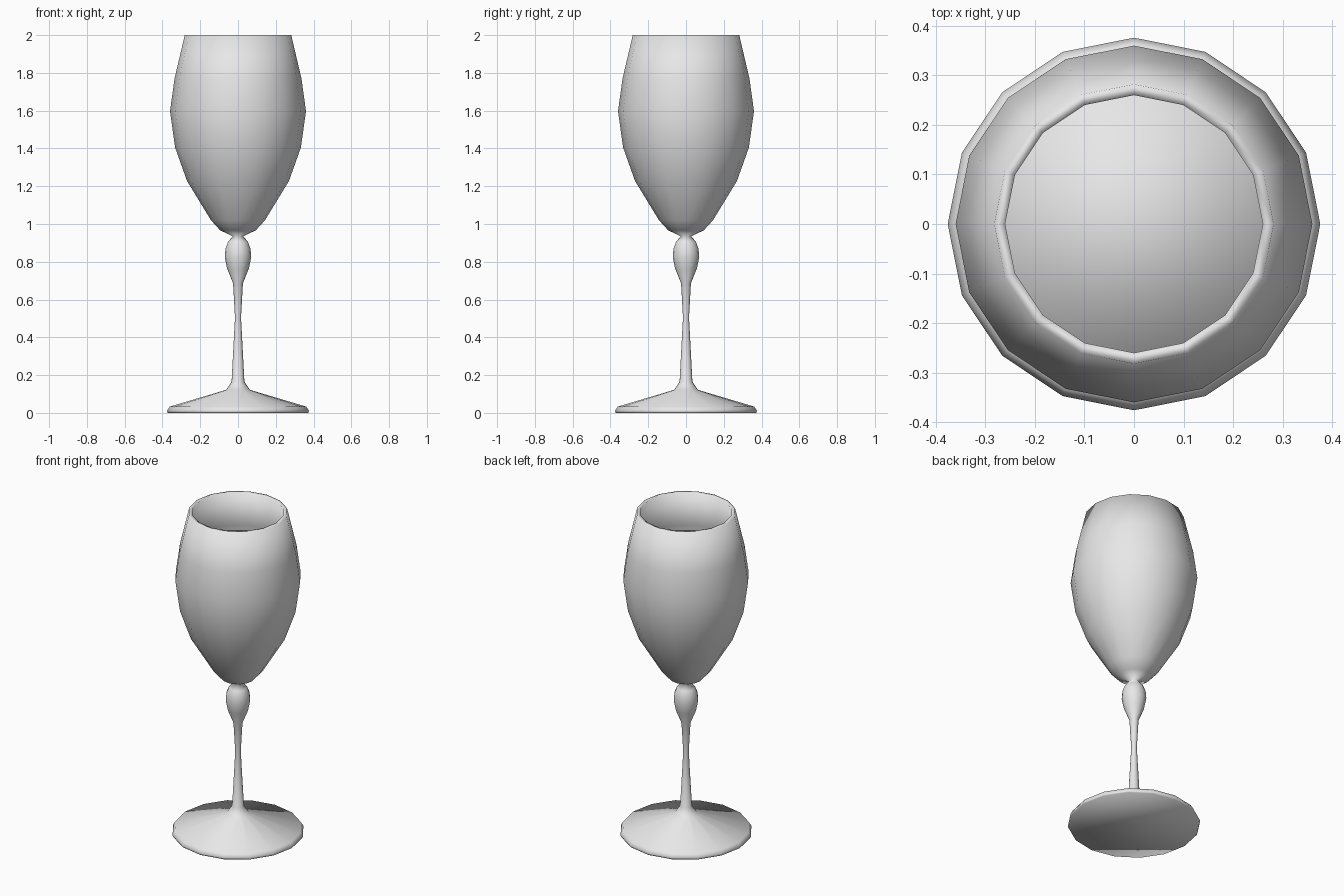
import bpy
import bmesh
from math import cos, sin, tau

default_cube = bpy.data.objects.get("Cube")
if default_cube:
    bpy.data.objects.remove(default_cube, do_unlink=True)

SIDES = 16

grey = bpy.data.materials.new("pale grey")
grey.use_nodes = True
colour = (0.8, 0.8, 0.8, 1)
grey.diffuse_color = colour
grey.node_tree.nodes["Principled BSDF"].inputs["Base Color"].default_value = colour


def lathe(name, profile):
    """Revolve (radius, height) points about z; points on the axis become flat caps."""
    bm = bmesh.new()
    rings = [
        [bm.verts.new((r * cos(tau * i / SIDES), r * sin(tau * i / SIDES), z))
         for i in range(SIDES)]
        for r, z in profile
    ]
    for low, high in zip(rings, rings[1:]):
        for i in range(SIDES):
            j = (i + 1) % SIDES
            bm.faces.new((low[i], low[j], high[j], high[i]))
    bm.faces.new(rings[0])
    bm.faces.new(rings[-1])
    bmesh.ops.recalc_face_normals(bm, faces=bm.faces)
    for face in bm.faces:
        face.smooth = True
    mesh = bpy.data.meshes.new(name)
    bm.to_mesh(mesh)
    bm.free()
    mesh.materials.append(grey)
    obj = bpy.data.objects.new(name, mesh)
    bpy.context.collection.objects.link(obj)
    return obj


# Foot, stem and bulb
foot = [(0.372, 0), (0.376, 0.01), (0.362, 0.033), (0.063, 0.122)]
stem = [(0.034, 0.165), (0.016, 0.505), (0.026, 0.685)]
bulb = [(0.058, 0.765), (0.07, 0.825), (0.066, 0.87), (0.053, 0.905), (0.028, 0.935)]

# Bowl outside, then over the lip and down the inside
bowl_outside = [(0.095, 0.967), (0.143, 1.02), (0.27, 1.228), (0.333, 1.405),
                (0.36, 1.597), (0.336, 1.77), (0.282, 2.0)]
bowl_inside = [(0.26, 2.0), (0.318, 1.77), (0.342, 1.597), (0.316, 1.41),
               (0.255, 1.24), (0.13, 1.04), (0.06, 0.99)]
lathe("wine_glass", foot + stem + bulb + bowl_outside + bowl_inside)

# Drink filling the bowl
drink = [(0.055, 1.0), (0.125, 1.045), (0.25, 1.24), (0.311, 1.41),
         (0.337, 1.597), (0.323, 1.735)]
lathe("drink", drink)
